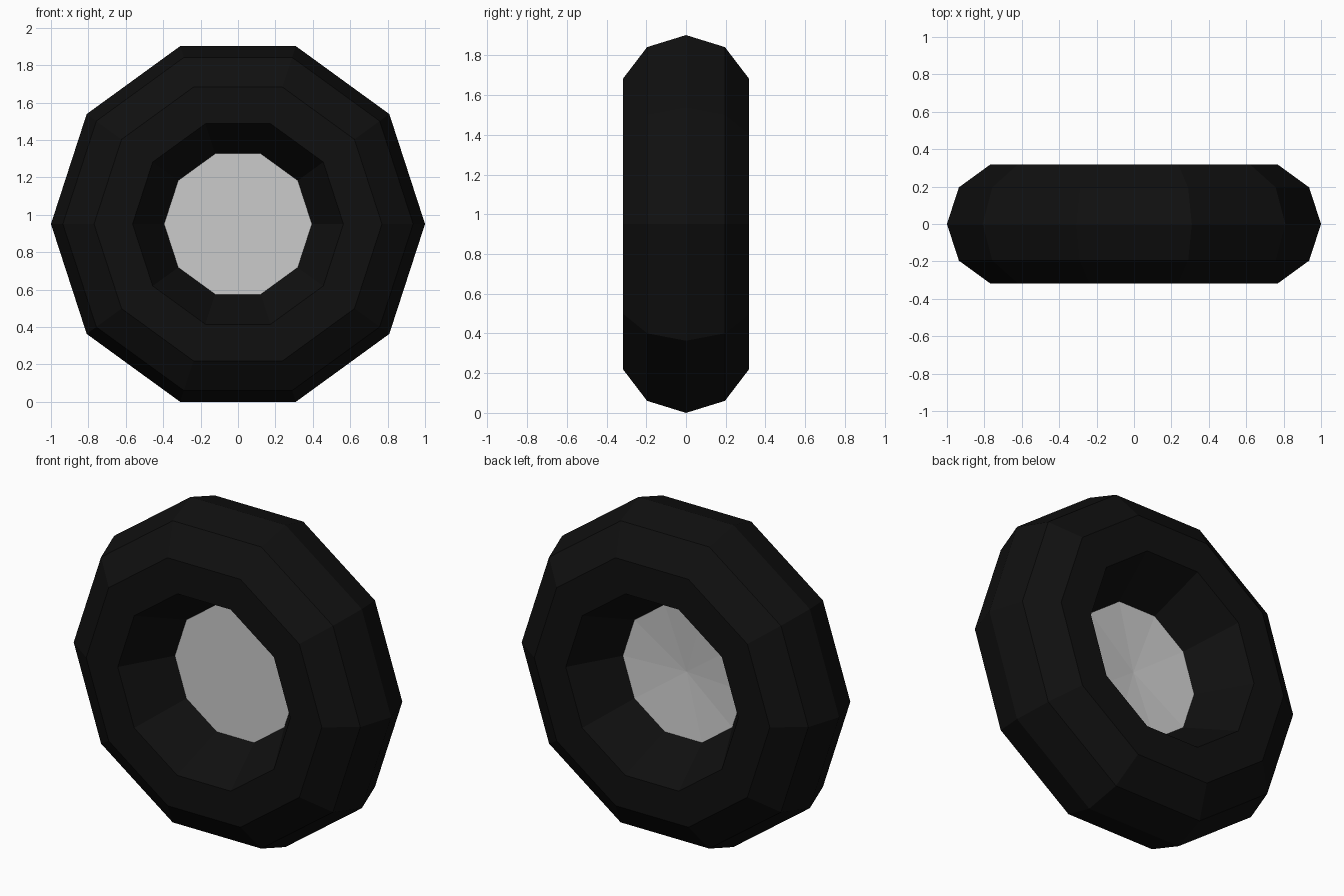
import bpy, bmesh
from math import cos, sin, pi

if "Cube" in bpy.data.objects:
    bpy.data.objects.remove(bpy.data.objects["Cube"])

SIDES = 10
CENTRE_Z = cos(pi / 10)
MAJOR, MINOR = 2 / 3, 1 / 3
HUB_R, HUB_Y = 0.395, 0.025


def add_ring(bm, radius, y):
    return [bm.verts.new((radius * cos(2 * pi * i / SIDES), y,
                          radius * sin(2 * pi * i / SIDES))) for i in range(SIDES)]


def finish(bm, name):
    bmesh.ops.recalc_face_normals(bm, faces=bm.faces)
    mesh = bpy.data.meshes.new(name)
    bm.to_mesh(mesh)
    bm.free()
    obj = bpy.data.objects.new(name, mesh)
    obj.location.z = CENTRE_Z
    bpy.context.collection.objects.link(obj)
    return obj


# Tyre: low-poly ring with a rounded tread and sloped inner walls
profile = [(MAJOR + MINOR * cos(k * pi / 5), MINOR * sin(k * pi / 5)) for k in range(-3, 4)]
profile += [(HUB_R, HUB_Y), (HUB_R, -HUB_Y)]
bm = bmesh.new()
rings = [add_ring(bm, r, y) for r, y in profile]
for a, b in zip(rings, rings[1:] + rings[:1]):
    for i in range(SIDES):
        j = (i + 1) % SIDES
        bm.faces.new((a[i], a[j], b[j], b[i]))
tyre = finish(bm, "tyre")
rubber = bpy.data.materials.new("black_rubber")
rubber.diffuse_color = (0.005, 0.005, 0.005, 1)
rubber.use_nodes = True
rubber.node_tree.nodes["Principled BSDF"].inputs["Base Color"].default_value = rubber.diffuse_color
tyre.data.materials.append(rubber)

# Hub plate: flat front, shallow dished back
bm = bmesh.new()
front = add_ring(bm, HUB_R, -HUB_Y)
back = add_ring(bm, HUB_R, HUB_Y)
bm.faces.new(front)
middle = bm.verts.new((0, -0.005, 0))
for i in range(SIDES):
    j = (i + 1) % SIDES
    bm.faces.new((back[i], back[j], middle))
    bm.faces.new((front[i], front[j], back[j], back[i]))
finish(bm, "hub_plate")
